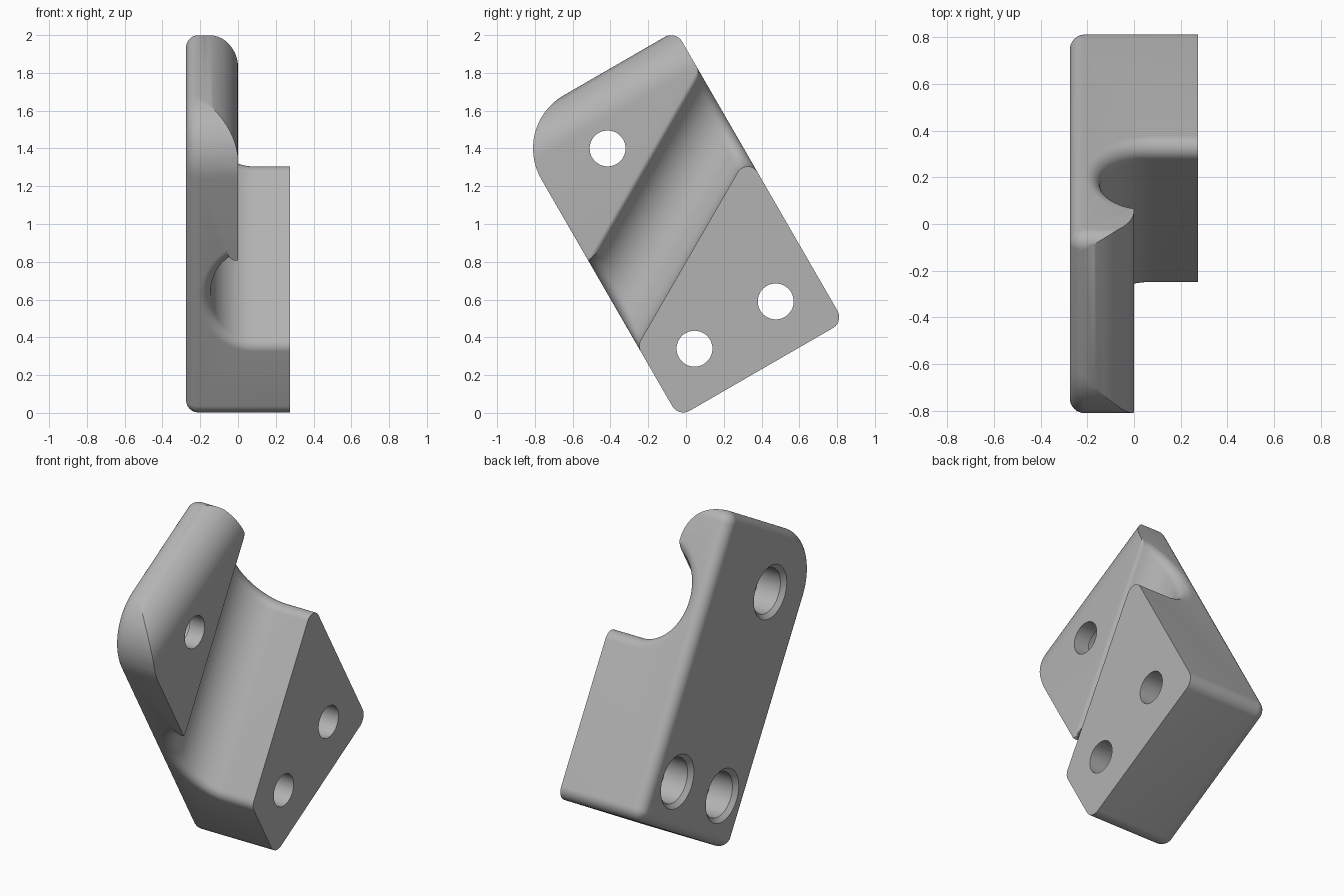
import bpy, bmesh
from math import sin, cos, acos, atan2, sqrt, radians, pi
from mathutils import Vector

if "Cube" in bpy.data.objects:
    bpy.data.objects.remove(bpy.data.objects["Cube"])

mat = bpy.data.materials.new("neutral grey")
mat.use_nodes = True
grey = (0.45, 0.45, 0.45, 1)
mat.diffuse_color = grey
mat.node_tree.nodes["Principled BSDF"].inputs["Base Color"].default_value = grey

C, S = cos(radians(30)), 0.5
U0, U1, V1 = -0.045, 0.965, 1.78      # block limits, before the 30 degree tilt
BACK, FRONT = -0.275, 0.275


def place(x, u, v):
    """Tilted block coordinates to world."""
    return Vector((x, C * u - S * v, S * u + C * v))


def loft(name, rings):
    """Closed solid through rings of equal point count."""
    bm = bmesh.new()
    loops = [[bm.verts.new(p) for p in ring] for ring in rings]
    for a, b in zip(loops, loops[1:]):
        for i in range(len(a)):
            j = (i + 1) % len(a)
            bm.faces.new((a[i], a[j], b[j], b[i]))
    bm.faces.new(loops[0][::-1])
    bm.faces.new(loops[-1])
    bmesh.ops.recalc_face_normals(bm, faces=bm.faces)
    mesh = bpy.data.meshes.new(name)
    bm.to_mesh(mesh)
    bm.free()
    mesh.materials.append(mat)
    obj = bpy.data.objects.new(name, mesh)
    bpy.context.collection.objects.link(obj)
    return obj


def outline(x, inset):
    """Rounded rectangle with one large corner."""
    corners = [(U0, 0, 0.068, 180), (U1, 0, 0.068, 270),
               (U1, V1, 0.068, 0), (U0, V1, 0.325, 90)]
    ring = []
    for u, v, r, start in corners:
        cu = u + r if u == U0 else u - r
        cv = v + r if v == 0 else v - r
        for k in range(17):
            a = radians(start + 90 * k / 16)
            ring.append(place(x, cu + (r - inset) * cos(a), cv + (r - inset) * sin(a)))
    return ring


# Block with a rounded back rim
F = 0.065
rings = []
for k in range(9):
    a = pi / 2 * k / 8
    rings.append(outline(BACK + F - F * cos(a), F - F * sin(a)))
rings.append(outline(FRONT, 0))
bracket = loft("clamp_bracket", rings)

# Slanted groove section: (x, w, normal x, normal w, end rounding)
R, LIP, CX, CW = 0.225, 0.03, 0.08, 0.625
WALL = CW - R
ROUND = 0.06
lip_w = CW + sqrt((R + LIP) ** 2 - (CX + LIP) ** 2)
stop = atan2(lip_w - CW, -LIP - CX)
section = [(0.5, WALL, 0, 1, ROUND)]
for k in range(33):
    a = 1.5 * pi + (stop - 1.5 * pi) * k / 32
    section.append((CX + R * cos(a), CW + R * sin(a), -cos(a), -sin(a), ROUND))
for k in range(1, 9):
    b = (stop - pi) * (1 - k / 8)
    section.append((-LIP + LIP * cos(b), lip_w + LIP * sin(b), cos(b), sin(b),
                    ROUND * (1 - k / 8)))
section += [(0, 2, 1, 0, 0), (0.5, 2, 1, 0, 0)]


def groove_ring(u, depth, side):
    """Groove section at u, flared near the end faces to round their edges."""
    ring = []
    for x, w, nx, nw, r in section:
        q = 0
        if r > 0.001:
            theta = acos(-side * S * nw)
            phi = acos(max(-1, 1 - depth / r))
            q = r * (1 - cos(theta - phi)) if phi < theta else 0
        x, w = x - q * nx, w - q * nw
        ring.append(place(x, u, (w + S * u) / C))
    return ring


depths = [ROUND * (1 - cos(radians(10 * k))) for k in range(13)]
rings = [groove_ring(U0 - 0.1, 0, -1)]
rings += [groove_ring(U0 + d, d, -1) for d in depths]
rings += [groove_ring(U1 - d, d, 1) for d in reversed(depths)]
rings.append(groove_ring(U1 + 0.1, 0, 1))
cutters = [loft("groove_cutter", rings)]

# Broad rounding along the top front edge
T = 0.22
arc = [(-T + T * cos(radians(5 * k)), V1 - T + T * sin(radians(5 * k))) for k in range(19)]
arc += [(-T, V1 + 0.2), (0.1, V1 + 0.2), (0.1, V1 - T)]
cutters.append(loft("top_edge_cutter",
                    [[place(x, u, v) for x, v in arc] for u in (U0 - 0.2, U1 + 0.2)]))

# Screw holes, widened and chamfered at the back
steps = [(BACK - 0.025, 0.183), (BACK + 0.025, 0.133), (-0.1, 0.133), (-0.1, 0.095), (0.4, 0.095)]
for y, z in [(-0.415, 1.4), (0.475, 0.59), (0.045, 0.34)]:
    rings = [[Vector((x, y + r * cos(k * pi / 24), z + r * sin(k * pi / 24)))
              for k in range(48)] for x, r in steps]
    cutters.append(loft("screw_hole_cutter", rings))

bpy.context.view_layer.objects.active = bracket
for cutter in cutters:
    mod = bracket.modifiers.new("cut", "BOOLEAN")
    mod.operation = "DIFFERENCE"
    mod.solver = "EXACT"
    mod.object = cutter
    bpy.ops.object.modifier_apply(modifier=mod.name)
for cutter in cutters:
    bpy.data.objects.remove(cutter)

bpy.ops.object.select_all(action="DESELECT")
bracket.select_set(True)
bpy.ops.object.shade_smooth_by_angle(angle=radians(25))
